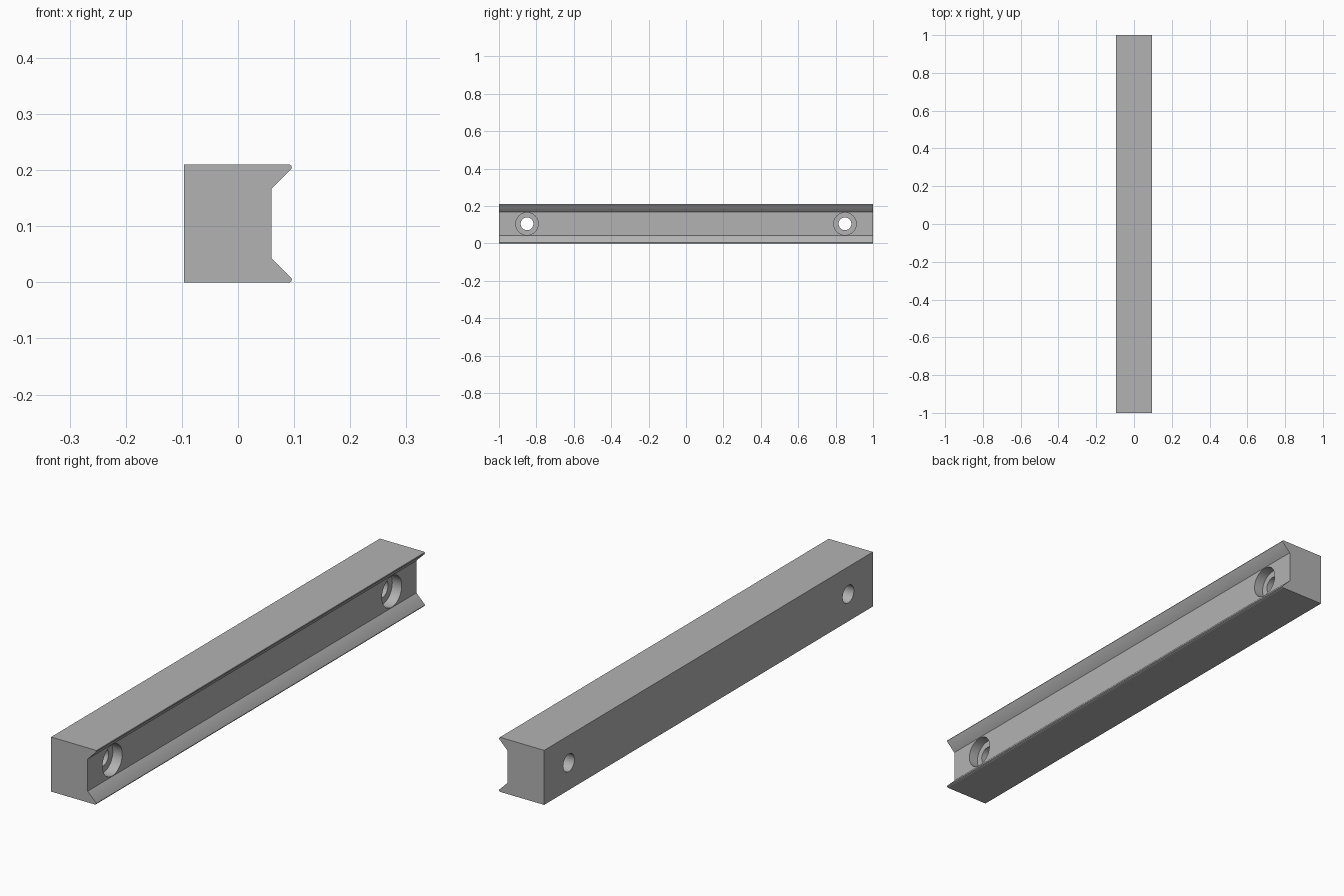
import bpy, bmesh, math

if "Cube" in bpy.data.objects:
    bpy.data.objects.remove(bpy.data.objects["Cube"])

grey = bpy.data.materials.new("plain_grey")
grey.diffuse_color = (0.45, 0.45, 0.45, 1)
grey.use_nodes = True
grey.node_tree.nodes["Principled BSDF"].inputs["Base Color"].default_value = grey.diffuse_color

HEIGHT, MID = 0.21, 0.105


def finish(bm, name):
    bmesh.ops.recalc_face_normals(bm, faces=bm.faces)
    mesh = bpy.data.meshes.new(name)
    bm.to_mesh(mesh)
    bm.free()
    mesh.materials.append(grey)
    obj = bpy.data.objects.new(name, mesh)
    bpy.context.collection.objects.link(obj)
    return obj


# Bar: grooved profile mirrored about mid height, extruded along y
half = [(-0.096, 0), (0.092, 0), (0.095, 0.002), (0.096, 0.005),
        (0.095, 0.008), (0.06, 0.043)]
profile = half + [(x, HEIGHT - z) for x, z in reversed(half)]
bm = bmesh.new()
face = bm.faces.new([bm.verts.new((x, -1, z)) for x, z in profile])
ext = bmesh.ops.extrude_face_region(bm, geom=[face])
bmesh.ops.translate(bm, vec=(0, 2, 0),
                    verts=[v for v in ext["geom"] if isinstance(v, bmesh.types.BMVert)])
bar = finish(bm, "grooved_bar")


# Stepped hole cutter: narrow through hole, then a wider counterbore
def hole_cutter(y, name):
    bm = bmesh.new()
    n = 48
    rings = []
    for x, r in [(-0.15, 0.034), (0.02, 0.034), (0.02, 0.06), (0.15, 0.06)]:
        rings.append([bm.verts.new((x, y + r * math.cos(2 * math.pi * i / n),
                                    MID + r * math.sin(2 * math.pi * i / n)))
                      for i in range(n)])
    for a, b in zip(rings, rings[1:]):
        for i in range(n):
            j = (i + 1) % n
            bm.faces.new((a[i], a[j], b[j], b[i]))
    bm.faces.new(rings[0])
    bm.faces.new(rings[-1])
    return finish(bm, name)


for y, side in ((-0.85, "front"), (0.85, "back")):
    cutter = hole_cutter(y, side + "_hole_cutter")
    cutter.hide_render = True
    cutter.hide_set(True)
    mod = bar.modifiers.new(side + "_hole", "BOOLEAN")
    mod.operation = "DIFFERENCE"
    mod.solver = "EXACT"
    mod.object = cutter

# Apply the cuts, then smooth only the round walls
bpy.context.view_layer.objects.active = bar
bar.select_set(True)
for mod in list(bar.modifiers):
    bpy.ops.object.modifier_apply(modifier=mod.name)
bpy.ops.object.shade_smooth_by_angle(angle=math.radians(30))
for obj in list(bpy.data.objects):
    if obj.name.endswith("cutter"):
        bpy.data.objects.remove(obj)
